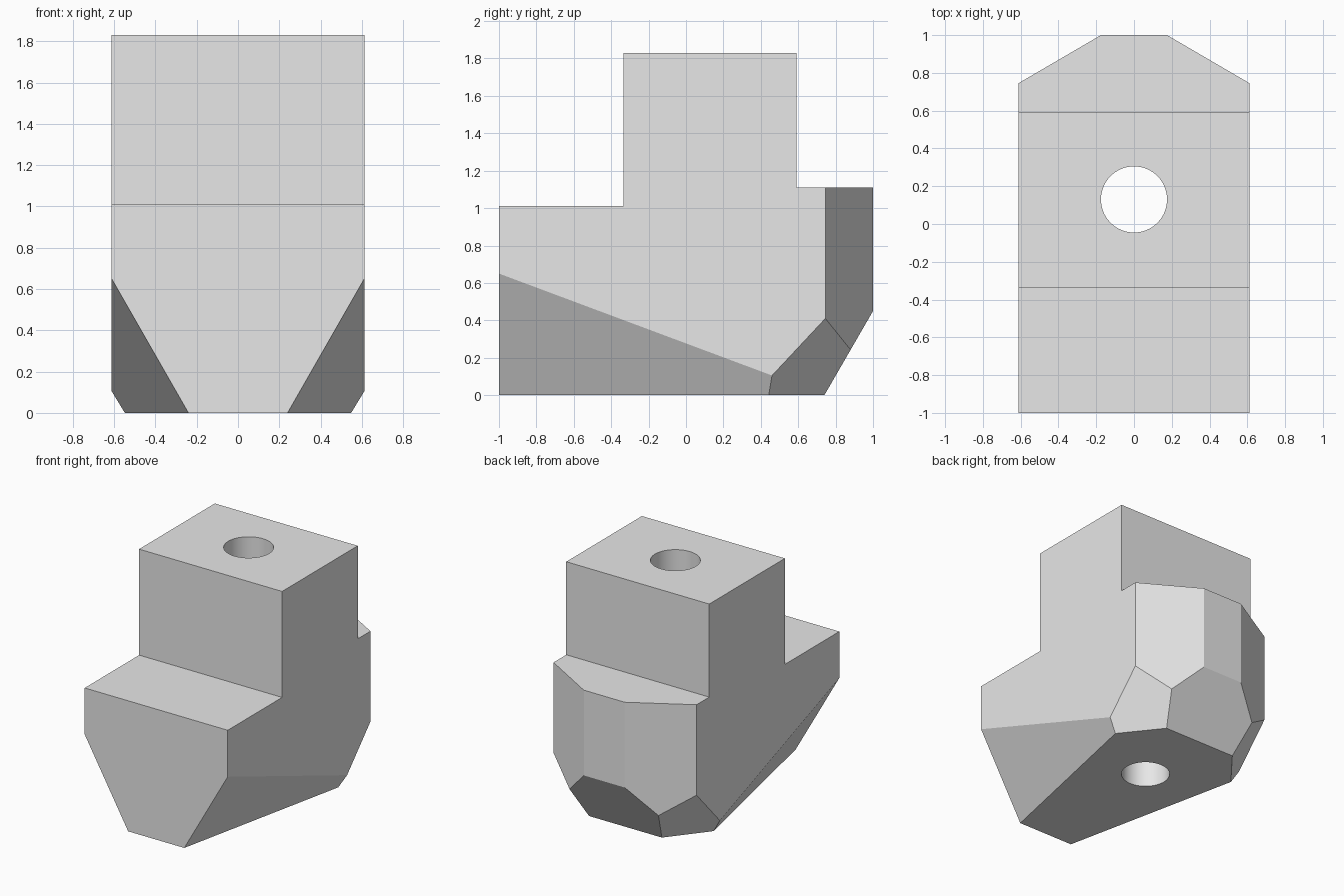
import bpy
import bmesh
from mathutils import Vector

default = bpy.data.objects.get("Cube")
if default:
    bpy.data.objects.remove(default, do_unlink=True)

HALF = 0.612  # half the width of the block

grey = bpy.data.materials.new("light_grey")
grey.use_nodes = True
grey.diffuse_color = (0.8, 0.8, 0.8, 1)
grey.node_tree.nodes["Principled BSDF"].inputs["Base Color"].default_value = (0.8, 0.8, 0.8, 1)


def finish(name, bm):
    bmesh.ops.recalc_face_normals(bm, faces=bm.faces)
    mesh = bpy.data.meshes.new(name)
    bm.to_mesh(mesh)
    bm.free()
    mesh.materials.append(grey)
    obj = bpy.data.objects.new(name, mesh)
    bpy.context.collection.objects.link(obj)
    return obj


def slice_off(bm, point, normal):
    """Remove everything on the normal side of a plane and cap the cut."""
    geom = bm.verts[:] + bm.edges[:] + bm.faces[:]
    bmesh.ops.bisect_plane(bm, geom=geom, dist=1e-5, plane_co=point,
                           plane_no=normal, clear_outer=True)
    rim = [e for e in bm.edges if e.is_boundary]
    bmesh.ops.holes_fill(bm, edges=rim, sides=0)


# Stepped side profile (y, z), extruded across the width
profile = [(-1, 0), (0.74, 0), (1, 0.45), (1, 1.11), (0.59, 1.11),
           (0.59, 1.83), (-0.335, 1.83), (-0.335, 1.01), (-1, 1.01)]
bm = bmesh.new()
side = bm.faces.new([bm.verts.new((-HALF, y, z)) for y, z in profile])
extruded = bmesh.ops.extrude_face_region(bm, geom=[side])
bmesh.ops.translate(bm, vec=(2 * HALF, 0, 0),
                    verts=[v for v in extruded["geom"] if isinstance(v, bmesh.types.BMVert)])
bmesh.ops.recalc_face_normals(bm, faces=bm.faces)

# Bevelled corners, each given by three points on its plane, on both sides
cuts = [
    ((HALF, 0.745, 0), (0.175, 1, 0), (HALF, 0.745, 1)),                  # upright rear corner
    ((HALF, -1, 0.65), (HALF, 0.46, 0.105), (0.24, -1, 0)),               # long lower flank
    ((HALF, 0.46, 0.105), (HALF, 0.745, 0.41), (0.381, 0.88, 0.243)),     # lower rear corner
]
for points in cuts:
    a, b, c = map(Vector, points)
    normal = (b - a).cross(c - a).normalized()
    if normal.x < 0:
        normal.negate()
    for sign in (1, -1):
        mirror = Vector((sign, 1, 1))
        slice_off(bm, a * mirror, normal * mirror)
block = finish("stepped_block", bm)

# Round vertical hole through the block
bm = bmesh.new()
bmesh.ops.create_cone(bm, cap_ends=True, segments=64, radius1=0.175, radius2=0.175, depth=4)
bmesh.ops.translate(bm, verts=bm.verts, vec=(0, 0.13, 1))
drill = finish("hole_cutter", bm)
drill.hide_render = True

hole = block.modifiers.new("hole", 'BOOLEAN')
hole.operation = 'DIFFERENCE'
hole.solver = 'EXACT'
hole.object = drill
bpy.context.view_layer.objects.active = block
block.select_set(True)
bpy.ops.object.modifier_apply(modifier=hole.name)
bpy.data.objects.remove(drill, do_unlink=True)

bpy.ops.object.shade_smooth_by_angle(angle=0.3)
